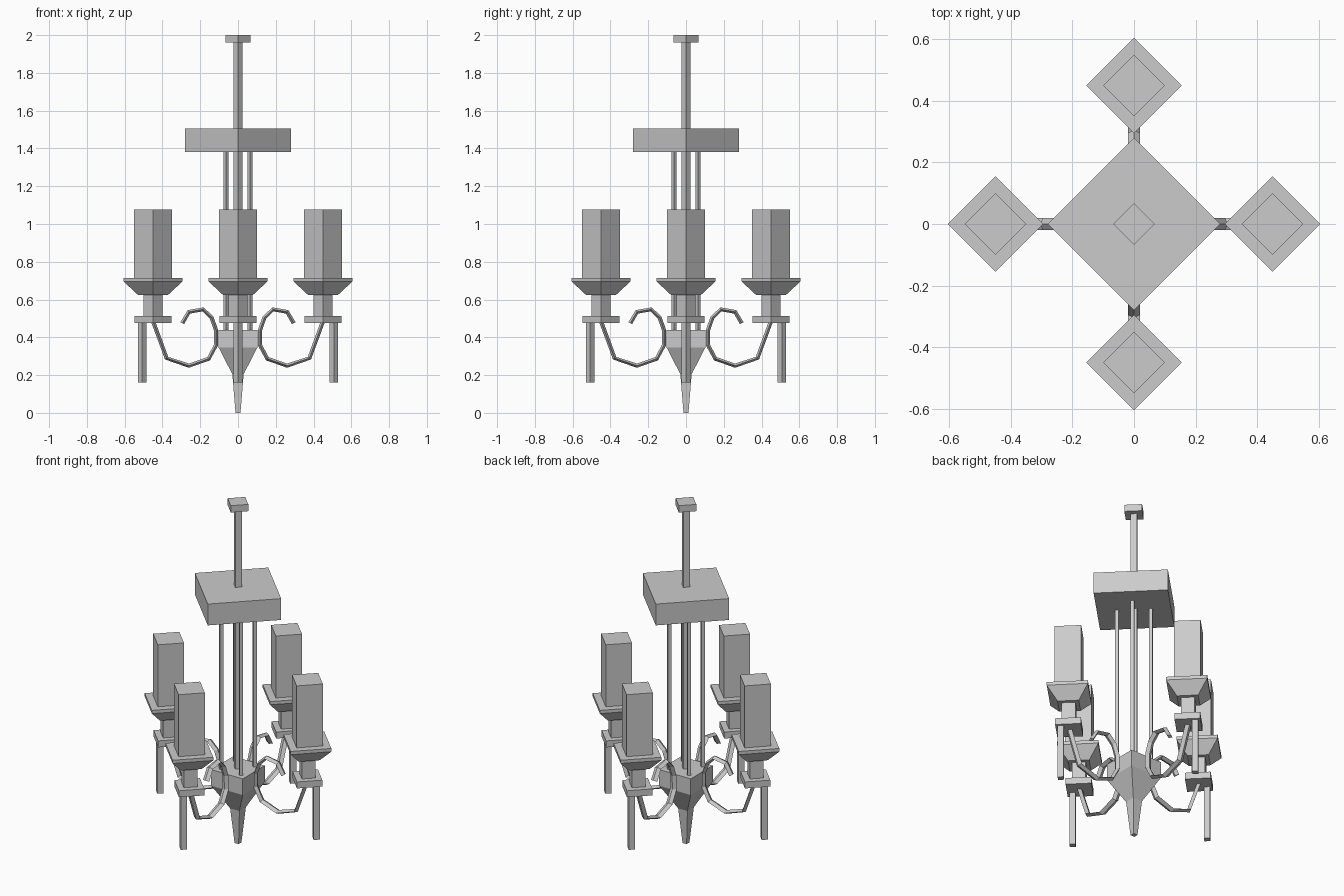
import bpy, bmesh, math
from mathutils import Vector, Matrix

if "Cube" in bpy.data.objects:
    bpy.data.objects.remove(bpy.data.objects["Cube"])


def finish(name, rings):
    # skin a list of four-point rings and cap both ends
    bm = bmesh.new()
    loops = [[bm.verts.new(p) for p in ring] for ring in rings]
    for a, b in zip(loops, loops[1:]):
        for i in range(4):
            j = (i + 1) % 4
            bm.faces.new((a[i], a[j], b[j], b[i]))
    bm.faces.new(loops[0][::-1])
    bm.faces.new(loops[-1])
    bmesh.ops.recalc_face_normals(bm, faces=bm.faces)
    mesh = bpy.data.meshes.new(name)
    bm.to_mesh(mesh)
    bm.free()
    obj = bpy.data.objects.new(name, mesh)
    bpy.context.collection.objects.link(obj)
    return obj


def turned(name, profile, x=0.0, y=0.0, turn=0.0):
    # four-sided lathe: profile is (radius, z); turn=0 puts corners on the axes
    rings = []
    for r, z in profile:
        rings.append([(x + r * math.cos(turn + k * math.pi / 2),
                       y + r * math.sin(turn + k * math.pi / 2), z) for k in range(4)])
    return finish(name, rings)


def sweep(name, path, thick, wide, angle):
    # diamond section swept along an (x, z) path, then turned about z
    pts = [Vector((x, 0, z)) for x, z in path]
    rot = Matrix.Rotation(angle, 4, 'Z')
    side = Vector((0, 1, 0))
    rings = []
    for i, p in enumerate(pts):
        a, b = pts[max(i - 1, 0)], pts[min(i + 1, len(pts) - 1)]
        n = (b - a).normalized().cross(side)
        rings.append([rot @ (p + o) for o in
                      (n * thick, side * wide, -n * thick, -side * wide)])
    return finish(name, rings)


# central column
turned("ceiling_cap", [(0.067, 1.96), (0.067, 2.0)])
turned("centre_stem", [(0.025, 0.42), (0.025, 1.97)])
turned("canopy_plate", [(0.28, 1.38), (0.28, 1.505)])

# axis-aligned finial at the bottom
s = math.sqrt(2)
turned("finial", [(0.013 * s, 0), (0.03 * s, 0.205), (0.102 * s, 0.345), (0.102 * s, 0.44)],
       turn=math.pi / 4)

# four thin rods between plate and finial
for sx in (-1, 1):
    for sy in (-1, 1):
        turned("support_rod", [(0.0135, 0.43), (0.0135, 1.39)], sx * 0.064, sy * 0.064)

ARM = [(0.45, 0.485), (0.378, 0.29), (0.26, 0.25), (0.155, 0.287), (0.116, 0.36),
       (0.117, 0.44), (0.14, 0.505), (0.185, 0.548), (0.26, 0.535), (0.295, 0.475)]

# four lamps, each with scroll arm and drop
for k in range(4):
    a = k * math.pi / 2
    c, d = math.cos(a), math.sin(a)
    x, y = 0.45 * c, 0.45 * d
    sweep("scroll_arm", ARM, 0.011, 0.02, a)
    turned("arm_block", [(0.097, 0.475), (0.097, 0.513)], x, y)
    turned("lamp_neck", [(0.051, 0.51), (0.051, 0.63)], x, y)
    turned("lamp_dish", [(0.08, 0.625), (0.155, 0.695), (0.155, 0.714)], x, y)
    turned("candle", [(0.1, 0.71), (0.1, 1.077)], x, y)
    turned("drop_rod", [(0.023, 0.16), (0.023, 0.48)], 0.507 * c, 0.507 * d)
